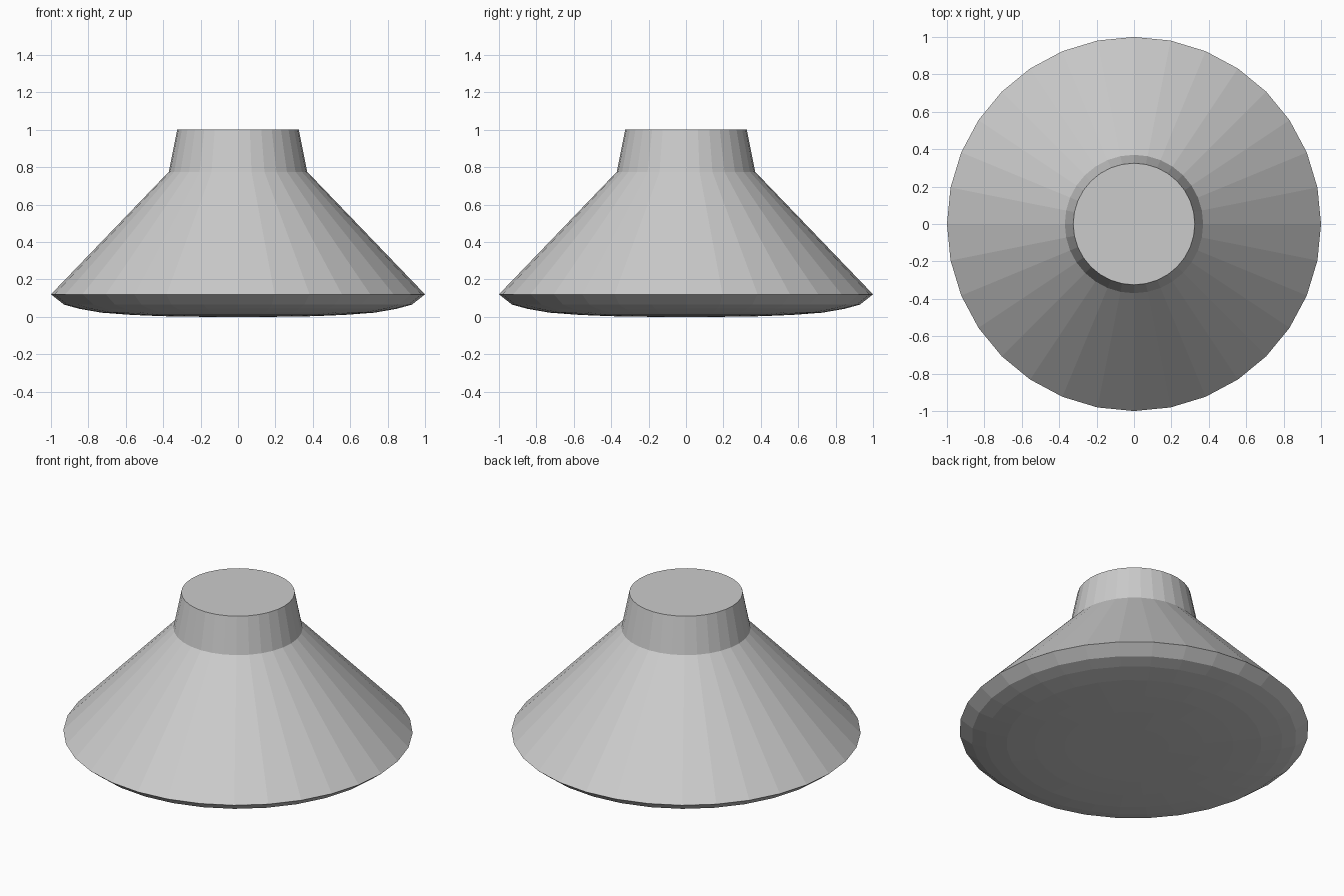
import bpy, bmesh, math

if "Cube" in bpy.data.objects:
    bpy.data.objects.remove(bpy.data.objects["Cube"])

SIDES = 32


def lathe(name, profile):
    """Revolve (radius, z) points, listed bottom to top, and cap both ends."""
    bm = bmesh.new()
    rings = []
    for r, z in profile:
        rings.append([bm.verts.new((r * math.cos(2 * math.pi * i / SIDES),
                                    r * math.sin(2 * math.pi * i / SIDES), z))
                      for i in range(SIDES)])
    for low, high in zip(rings, rings[1:]):
        for i in range(SIDES):
            j = (i + 1) % SIDES
            bm.faces.new((low[i], low[j], high[j], high[i]))
    bm.faces.new(rings[0][::-1])
    bm.faces.new(rings[-1])
    mesh = bpy.data.meshes.new(name)
    bm.to_mesh(mesh)
    bm.free()
    obj = bpy.data.objects.new(name, mesh)
    bpy.context.collection.objects.link(obj)
    return obj


# Shallow domed underside, sharp rim, sloping cone and short tapered neck
lathe("flared_cone_body", [
    (0.20, 0.0), (0.40, 0.003), (0.57, 0.01), (0.73, 0.022), (0.85, 0.043),
    (0.93, 0.065), (1.0, 0.12), (0.37, 0.775), (0.325, 1.0),
])
